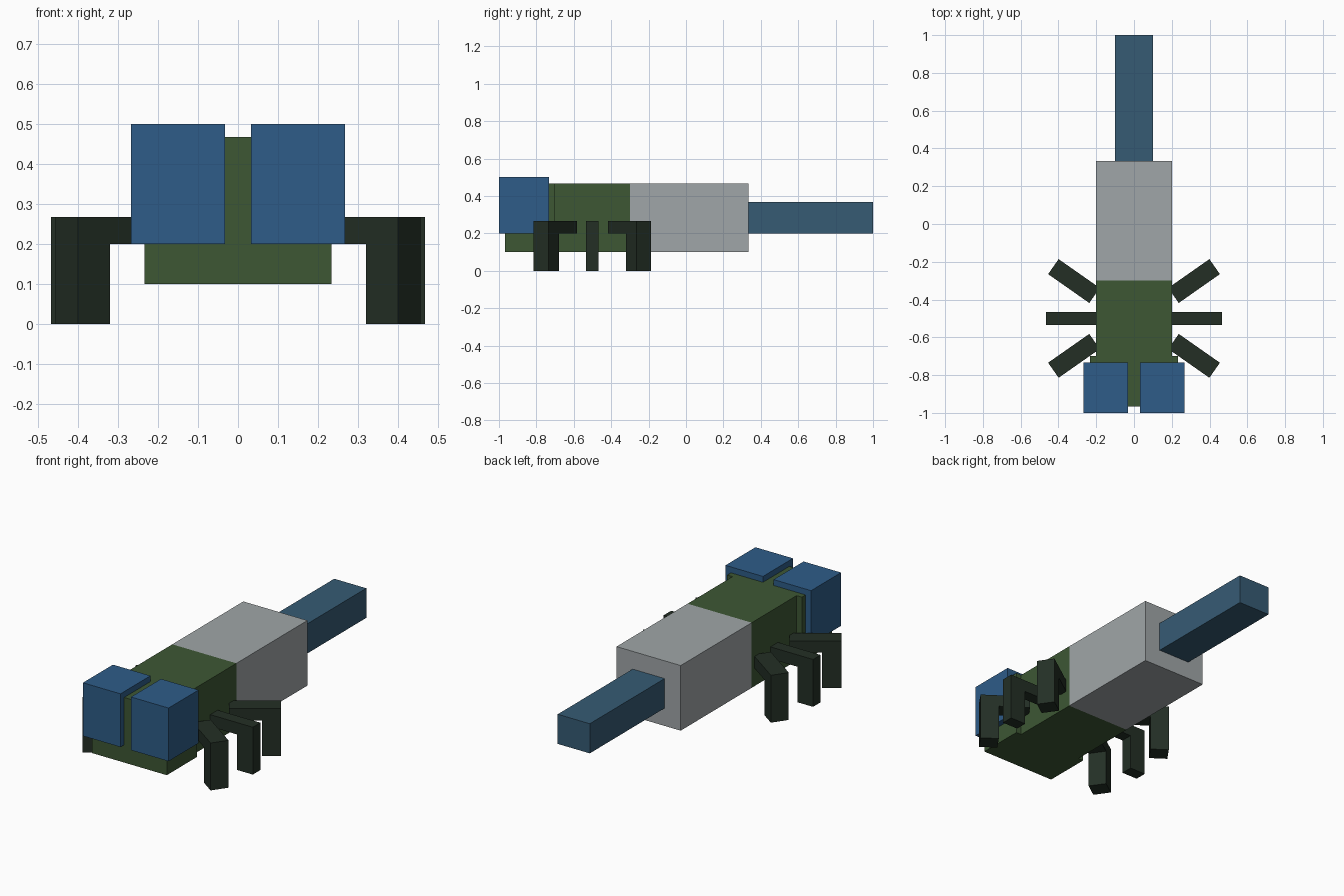
import bpy
import math
from mathutils import Matrix, Vector

cube = bpy.data.objects.get("Cube")
if cube:
    bpy.data.objects.remove(cube, do_unlink=True)


def material(name, rgb):
    # Convert 8-bit sRGB to linear
    lin = [((c / 255 + 0.055) / 1.055) ** 2.4 for c in rgb]
    mat = bpy.data.materials.new(name)
    mat.use_nodes = True
    mat.diffuse_color = (*lin, 1)
    bsdf = next(n for n in mat.node_tree.nodes if n.type == 'BSDF_PRINCIPLED')
    bsdf.inputs["Base Color"].default_value = (*lin, 1)
    return mat


green = material("moss green", (61, 87, 52))
blue = material("eye blue", (46, 92, 136))
slate = material("slate blue", (54, 91, 116))
grey = material("light grey", (160, 166, 168))
dark = material("dark green", (35, 47, 37))


def box(name, low, high, mat, frame=Matrix()):
    """Box between two corners, with the given frame applied to its mesh."""
    low, high = Vector(low), Vector(high)
    bpy.ops.mesh.primitive_cube_add(size=1)
    ob = bpy.context.object
    ob.name = name
    size = Matrix.Diagonal((*(high - low), 1))
    ob.data.transform(frame @ Matrix.Translation((low + high) / 2) @ size)
    ob.data.materials.append(mat)
    return ob


# Head, body and tail
box("head", (-0.233, -0.967, 0.1), (0.233, -0.7, 0.467), green)
box("thorax", (-0.2, -0.7, 0.1), (0.2, -0.3, 0.467), green)
box("abdomen", (-0.2, -0.3, 0.1), (0.2, 0.333, 0.467), grey)
box("tail", (-0.1, 0.333, 0.2), (0.1, 1, 0.367), slate)

# Eyes
for side, x in (("left", 0.15), ("right", -0.15)):
    box(side + "_eye", (x - 0.117, -1, 0.2), (x + 0.117, -0.733, 0.5), blue)

# Legs: name, centre x, centre y, turn, width
legs = (("front", 0.318, -0.698, -35, 0.097),
        ("middle", 0.333, -0.5, 0, 0.067),
        ("back", 0.318, -0.302, 35, 0.097))
half = 0.133
for label, x, y, turn, width in legs:
    for side, sign in (("left", 1), ("right", -1)):
        angle = math.radians(turn if sign > 0 else 180 - turn)
        frame = Matrix.Translation((sign * x, y, 0)) @ Matrix.Rotation(angle, 4, 'Z')
        name = f"{label}_{side}_leg"
        w = width / 2
        box(name + "_upper", (-half, -w, 0.2), (half, w, 0.267), dark, frame)
        box(name + "_lower", (half - 0.098, -w, 0), (half, w, 0.2), dark, frame)
